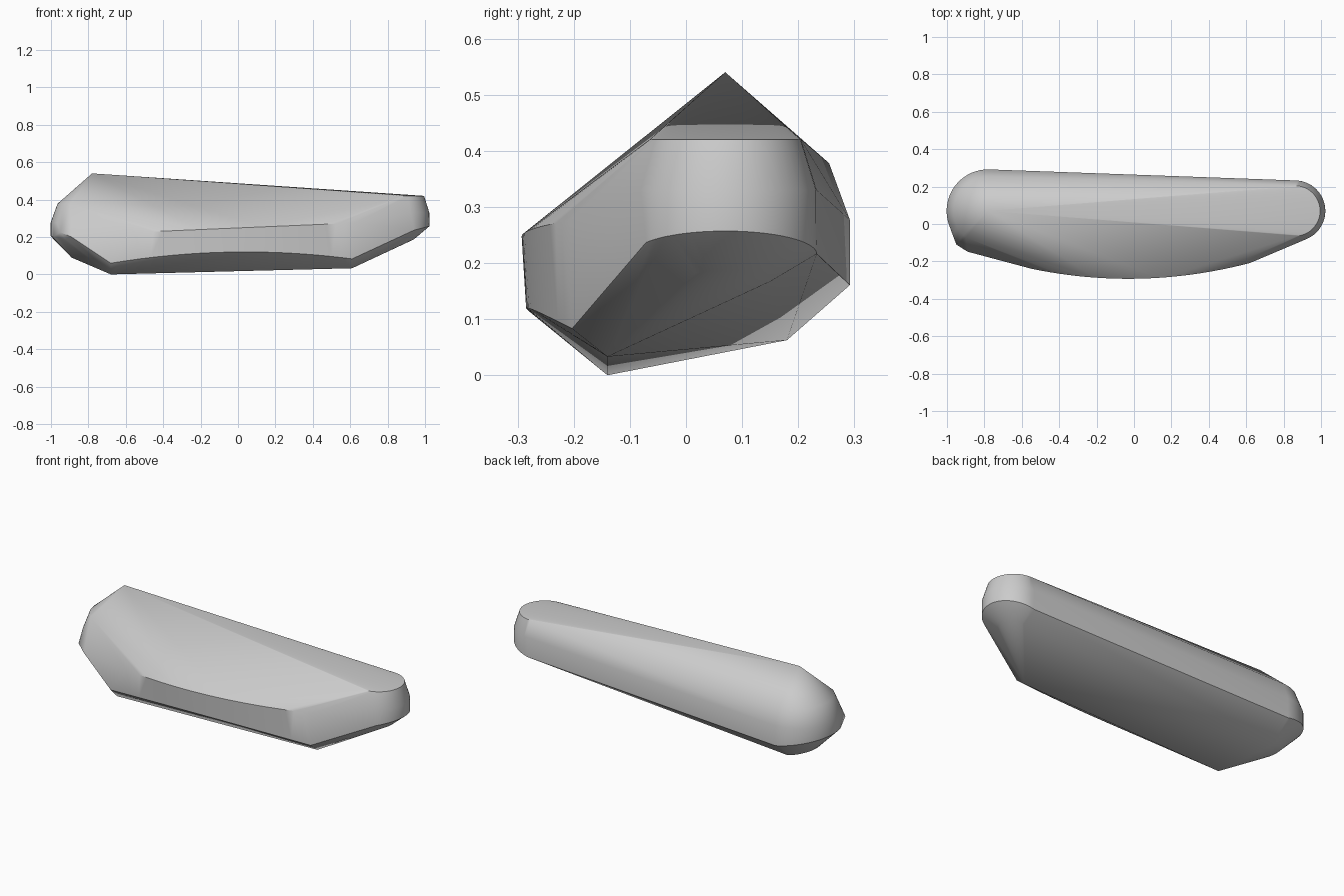
import bpy, bmesh
from math import sin, cos, pi

cube = bpy.data.objects.get("Cube")
if cube:
    bpy.data.objects.remove(cube, do_unlink=True)

AXIS_Y = 0.07
points = []


def end_ring(cx, r, z, side, tilt=0.0, start=-90, stop=90, n=24):
    """Arc round one end; z is the height at its tip, falling inward by tilt."""
    for i in range(n + 1):
        a = (start + (stop - start) * i / n) * pi / 180
        points.append((cx + side * r * cos(a), AXIS_Y + r * sin(a),
                       z - tilt * r * (1 - cos(a))))


def front_arc(x0, x1, y, z0, z1, bulge, n=24):
    """Bowed edge along the front."""
    for i in range(n + 1):
        t = i / n
        x = x0 + (x1 - x0) * t
        points.append((x, y + 0.2 * (x + 0.03) ** 2,
                       z0 + (z1 - z0) * t + bulge * 4 * t * (1 - t)))


# Narrow end
end_ring(0.86, 0.135, 0.42, 1)
end_ring(0.86, 0.163, 0.33, 1)
end_ring(0.86, 0.163, 0.257, 1, tilt=0.25, start=-60)
end_ring(0.86, 0.08, 0.187, 1, tilt=0.25, start=-60)

# Wide end, rising to a peak
points.append((-0.78, AXIS_Y, 0.54))
end_ring(-0.78, 0.185, 0.378, -1, start=-50)
end_ring(-0.78, 0.222, 0.277, -1, start=-50)
end_ring(-0.78, 0.222, 0.205, -1, tilt=0.2, start=-50)
end_ring(-0.78, 0.11, 0.09, -1, tilt=0.25, start=-30)

# Bowed front and keel corners
front_arc(-0.55, 0.62, -0.293, 0.225, 0.275, 0)
front_arc(-0.68, 0.61, -0.285, 0.06, 0.083, 0.048)
points += [(-0.68, -0.14, 0.0), (0.61, -0.14, 0.033),
           (-0.95, -0.11, 0.225), (-0.89, -0.148, 0.2)]

# Skin the outline as one convex body
bm = bmesh.new()
for p in points:
    bm.verts.new(p)
hull = bmesh.ops.convex_hull(bm, input=bm.verts)
loose = {v for v in hull["geom_interior"] + hull["geom_unused"]
         if isinstance(v, bmesh.types.BMVert) and not v.link_faces}
bmesh.ops.delete(bm, geom=list(loose), context="VERTS")
bmesh.ops.remove_doubles(bm, verts=bm.verts, dist=0.001)
bmesh.ops.dissolve_limit(bm, angle_limit=0.01, verts=bm.verts, edges=bm.edges)
bmesh.ops.recalc_face_normals(bm, faces=bm.faces)
mesh = bpy.data.meshes.new("body")
bm.to_mesh(mesh)
bm.free()
body = bpy.data.objects.new("body", mesh)
bpy.context.collection.objects.link(body)

# Plain grey
grey = bpy.data.materials.new("light_grey")
grey.use_nodes = True
colour = (0.6, 0.6, 0.6, 1)
grey.diffuse_color = colour
grey.node_tree.nodes["Principled BSDF"].inputs["Base Color"].default_value = colour
mesh.materials.append(grey)

bpy.context.view_layer.objects.active = body
body.select_set(True)
bpy.ops.object.shade_smooth_by_angle(angle=35 * pi / 180)
